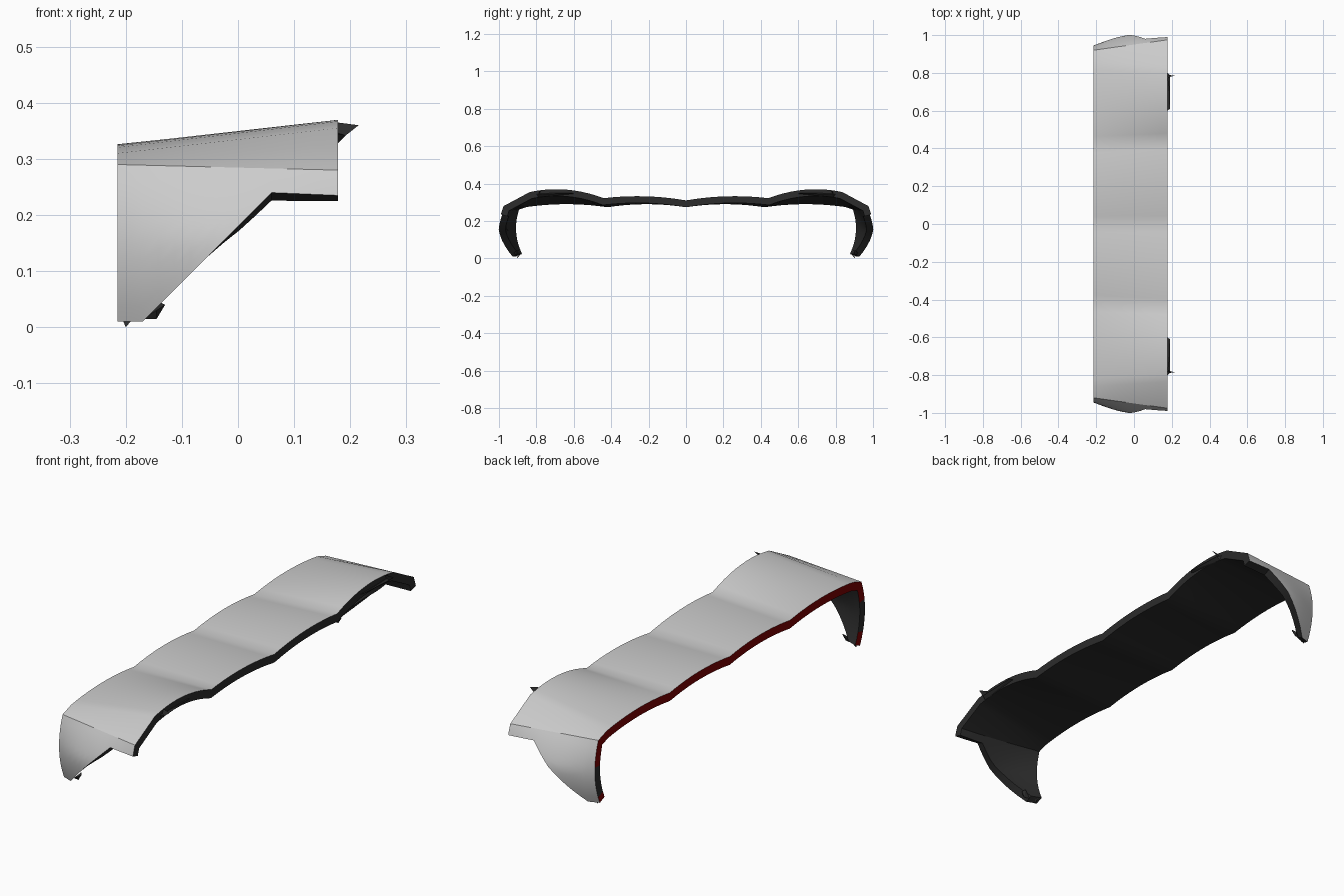
import bpy, bmesh, math
from mathutils import Vector

if "Cube" in bpy.data.objects:
    bpy.data.objects.remove(bpy.data.objects["Cube"])

XL, XR, THICK = -0.215, 0.178, 0.036


def material(name, colour):
    m = bpy.data.materials.new(name)
    m.diffuse_color = colour
    m.use_nodes = True
    m.node_tree.nodes["Principled BSDF"].inputs["Base Color"].default_value = m.diffuse_color
    return m


grey = material("grey_shell", (0.8, 0.8, 0.8, 1))
black = material("black_lining", (0.025, 0.025, 0.025, 1))
red = material("red_edge", (0.2, 0.0, 0.0, 1))


def parabola(p, q, r, y):
    (a, za), (b, zb), (c, zc) = p, q, r
    return (za * (y - b) * (y - c) / ((a - b) * (a - c))
            + zb * (y - a) * (y - c) / ((b - a) * (b - c))
            + zc * (y - a) * (y - b) / ((c - a) * (c - b)))


# arches of the half section at the two long edges, then the straight shoulder
LEFT = [((0, .31), (.22, .326), (.42, .31)), ((.42, .31), (.66, .326), (.86, .31))]
RIGHT = [((0, .31), (.22, .332), (.44, .322)), ((.44, .322), (.66, .369), (.835, .355))]
CREASE_L, CREASE_R = (.92, .29), (.975, .28)


def half_top(arches, crease):
    pts = []
    for arch in arches:
        for i in range(10):
            y = arch[0][0] + (arch[2][0] - arch[0][0]) * i / 10
            pts.append(Vector((y, parabola(*arch, y))))
    pts += [Vector(arches[-1][2]), Vector(crease)]
    return pts


def leg_bottom(x):
    line = [(XL, .01), (-.17, .01), (.06, .24), (XR, .235)]
    for (a, za), (b, zb) in zip(line, line[1:]):
        if x <= b + 1e-6:
            return za + (zb - za) * (x - a) / (b - a)
    return line[-1][1]


def half_section(x):
    t = (x - XL) / (XR - XL)
    pts = [a.lerp(b, t) for a, b in zip(half_top(LEFT, CREASE_L), half_top(RIGHT, CREASE_R))]
    yc, zc = pts[-1]
    depth = zc - leg_bottom(x)
    # bulged side panel
    for i in range(1, 11):
        d = depth * i / 10
        swell = .03 * math.sin(math.pi * t) * min(1, d / .13)
        pts.append(Vector((yc + .391 * d - 1.525 * d * d + swell, zc - d)))
    return [(x, p[0], p[1]) for p in pts]


xs = [XL, -.19, -.17] + [-.17 + .23 * i / 8 for i in range(1, 9)] + [.1, .14, XR]

# outer skin
bm = bmesh.new()
grid = []
for x in xs:
    half = half_section(x)
    full = [(px, -py, pz) for px, py, pz in reversed(half[1:])] + half
    grid.append([bm.verts.new(p) for p in full])
n, m = len(xs), len(grid[0])
for i in range(n - 1):
    for j in range(m - 1):
        bm.faces.new((grid[i][j], grid[i + 1][j], grid[i + 1][j + 1], grid[i][j + 1]))
bm.normal_update()

# inner lining, offset along the normals but kept flush at both long edges
inner = []
for row in grid:
    new = []
    for v in row:
        nrm = Vector((0, v.normal.y, v.normal.z)).normalized()
        new.append(v.co - nrm * THICK * min(v.calc_shell_factor(), 1.3))
    inner.append(new)
inner = [[bm.verts.new(c) for c in row] for row in inner]
for i in range(n - 1):
    for j in range(m - 1):
        f = bm.faces.new((inner[i][j], inner[i][j + 1], inner[i + 1][j + 1], inner[i + 1][j]))
        f.material_index = 1

# rims: the -x one is red apart from the middle of each leg
for i in (0, n - 1):
    for j in range(m - 1):
        f = bm.faces.new((grid[i][j], grid[i][j + 1], inner[i][j + 1], inner[i][j]))
        z = grid[i][j].co.z
        f.material_index = 2 if i == 0 and (z > .2 or z < .06) else 1
for j in (0, m - 1):
    for i in range(n - 1):
        f = bm.faces.new((grid[i][j], grid[i + 1][j], inner[i + 1][j], inner[i][j]))
        f.material_index = 1
bmesh.ops.recalc_face_normals(bm, faces=bm.faces)


def finish(bm, name, mats, smooth=False):
    me = bpy.data.meshes.new(name)
    bm.to_mesh(me)
    bm.free()
    ob = bpy.data.objects.new(name, me)
    bpy.context.collection.objects.link(ob)
    for mat in mats:
        me.materials.append(mat)
    if smooth:
        bpy.ops.object.select_all(action='DESELECT')
        ob.select_set(True)
        bpy.context.view_layer.objects.active = ob
        bpy.ops.object.shade_smooth_by_angle(angle=math.radians(30))
    return ob


finish(bm, "wing_shell", [grey, black, red], True)

# small ragged tabs on the +x edge and under the legs
TABS = {
    "edge_tab": [(.177, .60, .345), (.19, .61, .35), (.187, .70, .35), (.177, .80, .345),
                 (.177, .79, .327), (.192, .785, .342)],
    "edge_spike": [(.177, .775, .365), (.177, .79, .33), (.215, .785, .36)],
    "leg_spike": [(-.205, .90, .012), (-.19, .90, .012), (-.20, .905, 0), (-.2, .885, .02)],
    "leg_tab": [(-.17, .905, .015), (-.145, .91, .015), (-.145, .92, .03), (-.13, .91, .04),
                (-.14, .895, .045)],
}
for name, pts in TABS.items():
    for side, s in (("front", -1), ("back", 1)):
        b = bmesh.new()
        vs = [b.verts.new((x, y * s, z)) for x, y, z in pts]
        if len(vs) > 3:
            bmesh.ops.convex_hull(b, input=vs)
        else:
            b.faces.new(vs)
        finish(b, f"{name}_{side}", [black])
